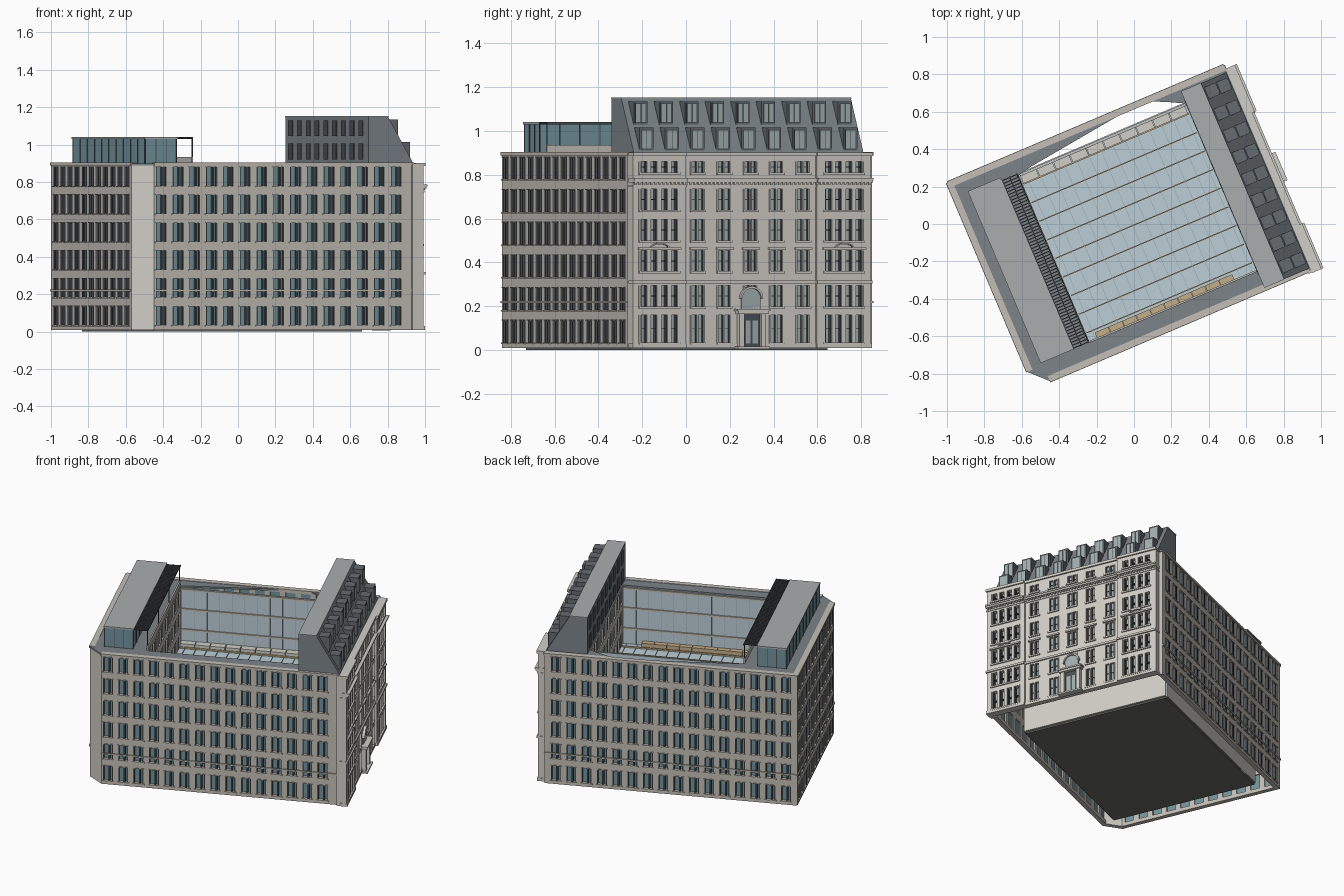
import bpy, bmesh, math
from mathutils import Matrix, Vector

if "Cube" in bpy.data.objects:
    bpy.data.objects.remove(bpy.data.objects["Cube"])

TURN = Matrix.Rotation(math.radians(23), 4, 'Z')   # plan is turned 23 degrees


def mat(name, r, g, b):
    m = bpy.data.materials.new(name)
    m.diffuse_color = (r, g, b, 1)
    m.use_nodes = True
    m.node_tree.nodes["Principled BSDF"].inputs["Base Color"].default_value = m.diffuse_color
    return m


STONE = mat("stone", .55, .52, .47)
PALE = mat("pale_stone", .64, .62, .57)
GLASS = mat("window_glass", .17, .29, .33)
GREYGLASS = mat("grey_glass", .36, .43, .43)
ATRIUM = mat("atrium_glass", .50, .62, .67)
DARK = mat("dark_frame", .07, .08, .09)
SLATE = mat("slate", .20, .23, .25)
DORMER = mat("dormer_slate", .13, .145, .16)
ROOF = mat("light_roof", .40, .42, .43)
WOOD = mat("wood", .55, .42, .25)
FLOOR = mat("floor", .14, .14, .13)


def frame(u=0, v=0, deg=0):
    """Wall frame: x runs along the wall, y points inward."""
    return TURN @ Matrix.Translation((u, v, 0)) @ Matrix.Rotation(math.radians(deg), 4, 'Z')


def part(name, material, boxes=(), prisms=(), M=frame()):
    """boxes: (x0,x1,y0,y1,z0,z1); prisms: (xz outline, y0, y1)"""
    bm = bmesh.new()
    for x0, x1, y0, y1, z0, z1 in boxes:
        T = Matrix.Translation(((x0 + x1) / 2, (y0 + y1) / 2, (z0 + z1) / 2))
        bmesh.ops.create_cube(bm, size=1, matrix=T @ Matrix.Diagonal((x1 - x0, y1 - y0, z1 - z0, 1)))
    for pts, y0, y1 in prisms:
        f = bm.faces.new([bm.verts.new((x, y0, z)) for x, z in pts])
        r = bmesh.ops.extrude_face_region(bm, geom=[f])
        bmesh.ops.translate(bm, vec=(0, y1 - y0, 0),
                            verts=[g for g in r['geom'] if isinstance(g, bmesh.types.BMVert)])
    bmesh.ops.recalc_face_normals(bm, faces=bm.faces)
    bm.transform(M)
    me = bpy.data.meshes.new(name)
    bm.to_mesh(me)
    bm.free()
    me.materials.append(material)
    ob = bpy.data.objects.new(name, me)
    bpy.context.collection.objects.link(ob)
    return ob


def slab(name, material, pts, z0, z1):
    """Flat plan outline given thickness."""
    flip = frame() @ Matrix(((1, 0, 0, 0), (0, 0, 1, 0), (0, 1, 0, 0), (0, 0, 0, 1)))
    return part(name, material, prisms=[(pts, z0, z1)], M=flip)


def wall_grid(x0, x1, cols, rows, y0, y1, z0=.01, z1=.9):
    """Wall boxes leaving an opening at every column / row crossing."""
    out, x = [], x0
    for a, b in cols:
        out.append((x, a, y0, y1, z0, z1))
        z = z0
        for c, d in rows:
            out.append((a, b, y0, y1, z, c))
            z = d
        out.append((a, b, y0, y1, z, z1))
        x = b
    out.append((x, x1, y0, y1, z0, z1))
    return out


# modern window facades on three sides
ROWS = [(.035 + .149 * i, .135 + .149 * i) for i in range(6)]


def facade(name, M, length, first, n):
    cols = [(first + .0975 * i - .031, first + .0975 * i + .031) for i in range(n)]
    part(name + "_wall", STONE, wall_grid(0, length, cols, ROWS, 0, .03), M=M)
    part(name + "_glass", GLASS, [(.005, length - .005, .016, .022, .02, .89)], M=M)
    bars, trim = [], [(0, length, -.007, 0, .214, .224), (0, length, -.006, .03, .888, .903)]
    for a, b in cols:
        for c, d in ROWS:
            bars += [(a, a + .005, .002, .016, c, d), (b - .005, b, .002, .016, c, d),
                     (a + .034, a + .044, -.003, .016, c, d)]
            trim += [(a - .006, b + .006, -.006, .014, c - .007, c),
                     (a - .004, b + .004, -.004, .01, d, d + .004)]
    part(name + "_window_frames", DARK, bars, M=M)
    part(name + "_sills", STONE, trim, M=M)


facade("south", frame(-.742, -.598), 1.507, .042, 15)
facade("west", frame(-.834, .594, -90), 1.099, .062, 11)
facade("north", frame(.774, .594, 180), 1.608, .073, 16)
part("corner_chamfer", PALE, [(0, .131, 0, .03, .01, .9)], M=frame(-.834, -.505, -45.3))

# ornate east front: two end pavilions and a set-back middle
E = frame(.815, -.61, 90)
EROWS = [(.035, .16), (.2, .295), (.36, .455), (.5, .595), (.64, .735), (.81, .86)]
MID = [.327, .458, .588, .718, .849]
PAV = [.13, 1.045]


def lights(centres, offsets, w):
    return [(c + o - w / 2, c + o + w / 2) for c in centres for o in offsets]


mid_cols = lights(MID, (-.016, .016), .025)
walls = wall_grid(.262, .91, mid_cols, EROWS, .01, .04)
pav_cols = []
for c, x0, x1 in ((PAV[0], 0, .262), (PAV[1], .91, 1.18)):
    cols = lights([c], (-.075, -.026, .026, .075), .03)
    pav_cols += cols
    walls += wall_grid(x0, x1, cols, EROWS, -.004, .04)
walls += [(0, .012, .04, .06, .01, .9), (1.168, 1.18, .04, .06, .01, .9)]
part("east_wall", PALE, walls, M=E)
part("east_glass", GREYGLASS, [(.01, 1.17, .026, .03, .02, .89)], M=E)

frames, trim = [], []
for cols, y in ((mid_cols, .01), (pav_cols, -.004)):
    for a, b in cols:
        for c, d in EROWS:
            m = (c + d) / 2
            frames += [(a, a + .004, y + .008, .026, c, d), (b - .004, b, y + .008, .026, c, d),
                       (a, b, y + .012, .026, m - .002, m + .002)]
for c, w, y in [(m, .034, .01) for m in MID] + [(p, .098, -.004) for p in PAV]:
    for i, (lo, hi) in enumerate(EROWS):
        trim += [(c - w - .004, c + w + .004, y - .008, y, lo - .01, lo)]
        for s in (-1, 1):
            trim += [(c + s * w - .004, c + s * w + .004, y - .005, y, lo, hi)]
    trim += [(c - w - .008, c + w + .008, y - .012, y, .459, .469)]
for z0, z1, p in ((.01, .03, .006), (.305, .318, .009), (.745, .754, .005), (.765, .776, .016),
                  (.776, .786, .021), (.885, .902, .01)):
    trim += [(.262, .91, .01 - p, .04, z0, z1), (-.003, .262, -.004 - p, .04, z0, z1),
             (.91, 1.183, -.004 - p, .04, z0, z1)]
for i in range(59):                                     # dentils
    s = .01 + .02 * i
    y = .01 if .262 < s < .91 else -.004
    trim.append((s - .005, s + .005, y - .01, y, .756, .765))
part("east_window_frames", DARK, frames, M=E)
part("east_stone_trim", PALE, trim, M=E)


def arch(cx, z, r, rise, n=12, t=0.0):
    """Half-round outline, or an arch band when t > 0."""
    def arc(k):
        return [(cx + (r - k) * math.cos(math.pi * i / n), z + (rise - k) * math.sin(math.pi * i / n))
                for i in range(n + 1)]
    return arc(0) + (arc(t)[::-1] if t else [])


part("curved_pediments", PALE, prisms=[(arch(c, .469, .045, .02, t=.006), -.018, 0) for c in PAV], M=E)

# entrance with columns, canopy and round fanlight
D = .588
part("entrance_surround", PALE,
     [(D + s * .054 - .012, D + s * .054 + .012, -.018, .012, .01, .165) for s in (-1, 1)]
     + [(D - .075, D + .075, -.026, .012, .165, .178), (D - .082, D + .082, -.032, .012, .178, .188),
        (D - .08, D + .08, -.03, .012, .005, .016)],
     [(arch(D, .235, .056, .056, t=.009), -.008, .012)], M=E)
part("entrance_door", DARK, [(D - .042, D + .042, .0, .012, .016, .165)], M=E)
part("door_glass", GREYGLASS, [(D + s * .018 - .013, D + s * .018 + .013, -.003, 0, .03, .135) for s in (-1, 1)], M=E)
part("fanlight", GREYGLASS, [(D - .047, D + .047, .002, .012, .188, .235)],
     [(arch(D, .235, .047, .047), .002, .012)], M=E)

# flat roof ring, with the torn opening along the north side
slab("roof_south", SLATE, [(-.742, -.598), (.78, -.598), (.78, -.49), (-.834, -.49), (-.834, -.505)], .888, .9)
slab("roof_west", SLATE, [(-.834, -.49), (-.47, -.49), (-.47, .48), (-.834, .48)], .888, .9)
slab("roof_east", SLATE, [(.51, -.49), (.78, -.49), (.78, .48), (.51, .48)], .888, .9)
slab("roof_north", SLATE, [(-.834, .594), (-.834, .48), (-.47, .48), (-.39, .497), (.305, .585), (.44, .52),
                           (.515, .48), (.78, .48), (.78, .594)], .888, .9)

# courtyard box
part("ground_floor", FLOOR, [(-.70, .51, -.495, .485, 0, .012)])
part("courtyard_long_walls", ATRIUM, [(-.47, .51, -.50, -.49, .012, .89), (-.47, .51, .48, .487, .012, .89)])
part("courtyard_floor_bands", STONE,
     [(-.46, .50, y, y + .008, z, z + .012) for z in (.60, .74, .875) for y in (-.49, .472)])
part("courtyard_mullions", GREYGLASS,
     [(-.46 + .08 * i, -.457 + .08 * i, y, y + .004, .5, .885) for i in range(13) for y in (-.49, .476)])
part("courtyard_outer_lining", PALE, [(-.70, .51, -.505, -.50, .01, .5), (-.70, .51, .487, .492, .01, .5),
                                      (.52, .526, -.5, .487, .01, .89), (-.70, -.69, -.5, .487, .01, .5)])
CCOLS = [(.05 + .0975 * i - .03, .05 + .0975 * i + .03) for i in range(10)]
for nm, M in (("courtyard_east", frame(.505, .48, -90)), ("courtyard_west", frame(-.465, -.49, 90))):
    part(nm + "_wall", STONE, wall_grid(0, .97, CCOLS, ROWS, 0, .015), M=M)
    part(nm + "_glass", GLASS, [(0, .97, .008, .012, .02, .89)], M=M)

# atrium roof with beams and glazing bars
part("atrium_roof", ATRIUM, [(-.465, .505, -.49, .48, .49, .5)])
part("atrium_beams", WOOD, [(-.46, .50, -.44 + .108 * i, -.434 + .108 * i, .5, .51) for i in range(9)])
part("atrium_bars", GREYGLASS, [(-.43 + .07 * i, -.427 + .07 * i, -.48, .47, .5, .504) for i in range(14)])
part("north_ledge", PALE, [(-.46 + .096 * i, -.368 + .096 * i, .43, .478, .5, .53) for i in range(10)])
part("south_ledge", WOOD, [(-.42 + .08 * i, -.342 + .08 * i, -.488, -.452, .5, .53) for i in range(10)])

# glazed penthouse with slatted canopy on the west wing
part("penthouse_glass", GLASS, [(-.745, -.565, -.485, .503, .9, 1.03)])
part("penthouse_mullions", DARK,
     [(x, x + .004, -.485 + .0985 * i, -.481 + .0985 * i, .9, 1.03) for i in range(11) for x in (-.748, -.566)]
     + [(-.745 + .06 * i, -.741 + .06 * i, y, y + .004, .9, 1.03) for i in range(4) for y in (-.488, .502)])
part("penthouse_roof", ROOF, [(-.75, -.56, -.49, .508, 1.03, 1.04)])
part("terrace_parapet", STONE, [(-.478, -.468, -.49, .48, .9, .935)])
part("canopy_slats", DARK,
     [(-.56, -.472, -.488 + .0165 * i, -.482 + .0165 * i, 1.032, 1.038) for i in range(60)]
     + [(x, x + .005, -.49, .495, 1.03, 1.04) for x in (-.56, -.516, -.474)]
     + [(-.475, -.47, y, y + .004, .935, 1.03) for y in (-.49, -.16, .16, .476)])

# mansard attic with two rows of dormers on the east wing
part("mansard_roof", SLATE, prisms=[([(.51, .9), (.77, .9), (.622, 1.15), (.51, 1.15)], -.585, .553)])
dormers, panes, rims = [], [], []
for i in range(9):
    v = -.52 + .1265 * i
    for back, front, z0, z1 in ((.68, .763, .91, 1.015), (.615, .695, 1.03, 1.135)):
        dormers += [(back, front, v - .034, v + .034, z0, z1)]
        rims += [(front, front + .002, v - .027, v + .027, z0 + .006, z1 - .008)]
        panes += [(front + .001, front + .004, v + s - .011, v + s + .011, z0 + .01, z1 - .012) for s in (-.0125, .0125)]
part("dormers", DORMER, dormers)
part("dormer_frames", DARK, rims)
part("dormer_panes", GREYGLASS, panes)
part("mansard_back_windows", DARK,
     [(.506, .511, -.51 + .12 * i, -.455 + .12 * i, z, z + .085) for i in range(9) for z in (.92, 1.045)])
part("roof_edge_coping", ROOF, [(.508, .624, -.587, .555, 1.148, 1.153)])
